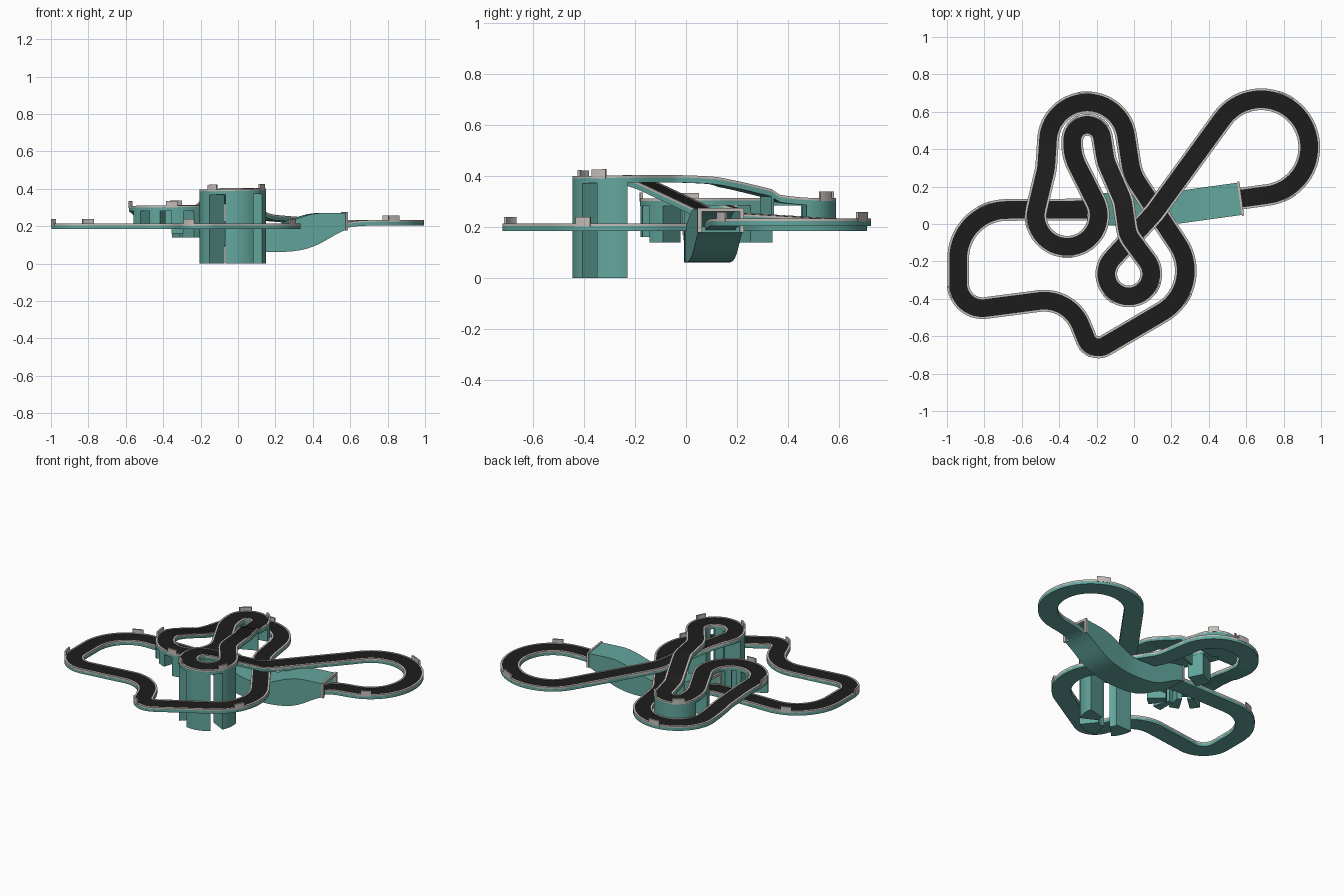
import bpy
import bmesh
from math import sin, cos, pi, atan2, asin, hypot, radians
from mathutils import Vector

if "Cube" in bpy.data.objects:
    bpy.data.objects.remove(bpy.data.objects["Cube"], do_unlink=True)


def material(name, color):
    mat = bpy.data.materials.new(name)
    mat.use_nodes = True
    mat.diffuse_color = (*color, 1)
    mat.node_tree.nodes["Principled BSDF"].inputs["Base Color"].default_value = (*color, 1)
    return mat


TEAL = material("teal structure", (0.125, 0.385, 0.34))
ASPHALT = material("dark asphalt", (0.012, 0.012, 0.012))
GREY = material("warm grey curb", (0.56, 0.52, 0.49))

# Circuit as bends joined by tangent straights:
# centre x, centre y, radius (positive turns left), height in, height out
BENDS = {
    "east_loop": (.68, .41, .257, .23, .23),
    "ramp": (-.125, .25, -.3, .26, .28),
    "tower_loop": (-.028, -.267, .12, .39, .40),
    "bridge_start": (.11, 0, -.15, .40, .40),
    "bridge_end": (-.253, .068, .2, .395, .385),
    "descent": (.043, .392, -.2, .345, .32),
    "hairpin": (-.25, .45, .08, .31, .31),
    "hairpin_exit": (-.08, .425, .25, .31, .31),
    "middle_bend": (-.357, .046, -.168, .31, .305),
    "drop": (-.718, .335, .25, .25, .235),
    "north_loop": (-.25, .44, -.21, .21, .21),
    "underpass": (.228, .357, .25, .21, .21),
    "south_east": (.02, -.25, -.257, .21, .21),
    "south_corner": (-.19, -.59, -.07, .21, .21),
    "south_kink": (-.48, -.62, .21, .21, .21),
    "south_west": (-.81, -.32, -.13, .21, .21),
    "north_west": (-.68, -.185, -.26, .21, .21),
    "tunnel_bend": (.1, 1.08, 1, .21, .21),
}


def hump(x, centre, half, power):
    """Rises from 0 at both ends to 1 at the centre; a higher power is flatter."""
    t = min(abs(x - centre) / half, 1)
    return cos(t ** power * pi / 2) ** 2


# Sample the whole circuit, remembering where each bend lies
names = list(BENDS)
bends = list(BENDS.values())
headings = []
for a, b in zip(bends, bends[1:] + bends[:1]):
    dx, dy = b[0] - a[0], b[1] - a[1]
    headings.append(atan2(dy, dx) - asin((b[2] - a[2]) / hypot(dx, dy)))


def on_bend(b, h):
    return b[0] + b[2] * sin(h), b[1] - b[2] * cos(h)


path, spans = [], {}
for i, b in enumerate(bends):
    turn = 1 if b[2] > 0 else -1
    sweep_angle = ((headings[i] - headings[i - 1]) * turn) % (2 * pi) * turn
    steps = max(2, round(abs(sweep_angle) / radians(4)), round(abs(sweep_angle * b[2]) / .025))
    spans[names[i]] = (len(path), len(path) + steps)
    for k in range(steps + 1):
        f = k / steps
        h = headings[i - 1] + sweep_angle * f
        path.append([*on_bend(b, h), b[3] + (b[4] - b[3]) * f, h])
    nxt = bends[(i + 1) % len(bends)]
    h = headings[i]
    p, q = on_bend(b, h), on_bend(nxt, h)
    steps = max(2, round(hypot(q[0] - p[0], q[1] - p[1]) / .025))
    for k in range(1, steps):
        f = k / steps
        path.append([p[0] + (q[0] - p[0]) * f, p[1] + (q[1] - p[1]) * f,
                     b[4] + (nxt[3] - b[4]) * f, h])
count = len(path)

# The tunnel dips below the crossing roads
last_run = path[spans["north_west"][1]:]
for p in last_run:
    p[2] -= .115 * hump(p[0], .17, .42, 2)

# Soften the changes of slope
for _ in range(6):
    zs = [(path[i - 1][2] + 2 * path[i][2] + path[(i + 1) % count][2]) / 4 for i in range(count)]
    for p, z in zip(path, zs):
        p[2] = z


def sweep(name, samples, section, mat, closed=False):
    """Sweep a section of (side offset, absolute height) points along samples."""
    bm = bmesh.new()
    rings = []
    for x, y, z, h in samples:
        side = Vector((-sin(h), cos(h), 0))
        rings.append([bm.verts.new(Vector((x, y, 0)) + side * o + Vector((0, 0, v)))
                      for o, v in section(x, z)])
    n = len(rings[0])
    pairs = list(zip(rings, rings[1:]))
    if closed:
        pairs.append((rings[-1], rings[0]))
    for r, s in pairs:
        for j in range(n):
            bm.faces.new((r[j], r[(j + 1) % n], s[(j + 1) % n], s[j]))
    if not closed:
        bm.faces.new(rings[0])
        bm.faces.new(rings[-1][::-1])
    bmesh.ops.recalc_face_normals(bm, faces=bm.faces)
    mesh = bpy.data.meshes.new(name)
    bm.to_mesh(mesh)
    bm.free()
    mesh.materials.append(mat)
    obj = bpy.data.objects.new(name, mesh)
    bpy.context.collection.objects.link(obj)
    bpy.ops.object.select_all(action="DESELECT")
    obj.select_set(True)
    bpy.context.view_layer.objects.active = obj
    bpy.ops.object.shade_smooth_by_angle(angle=radians(30))


def box(o1, o2, low, high):
    return lambda x, z: [(o1, z + low), (o2, z + low), (o2, z + high), (o1, z + high)]


def part_of(bend, f1, f2):
    """Samples along a bend; fractions above 1 run on into the next straight."""
    start, end = spans[bend]
    n = end - start
    first = start + round(f1 * n)
    return path[first:max(start + round(f2 * n), first + 1) + 1]


# Track deck, road surface and curbs
HALF = .058
sweep("track_deck", path, box(-HALF, HALF, -.026, -.006), TEAL, True)
sweep("road_surface", path, box(-.048, .048, -.008, 0), ASPHALT, True)
sweep("left_curb", path, box(.047, HALF, -.012, .003), GREY, True)
sweep("right_curb", path, box(-HALF, -.047, -.012, .003), GREY, True)

# Pillars standing under bends: bend, start, end, foot height
PILLARS = [
    ("tower_loop", .17, .34, 0), ("tower_loop", .466, .665, 0), ("tower_loop", .76, .91, 0),
    ("hairpin", 0, 1, .2), ("descent", 0, .35, .2), ("hairpin_exit", 1, 1.6, .14),
    ("middle_bend", .3, .38, .14), ("middle_bend", .45, .53, .16),
    ("middle_bend", .6, .67, .2), ("middle_bend", .75, .81, .2),
]
for i, (bend, f1, f2, foot) in enumerate(PILLARS):
    sweep(f"{bend}_pillar_{i + 1}", part_of(bend, f1, f2),
          lambda x, z: [(-.057, foot), (.057, foot), (.057, z - .02), (-.057, z - .02)], TEAL)

# Barriers on the outer edge of bends
BARRIERS = [
    ("east_loop", .1), ("east_loop", .65), ("tower_loop", .36), ("tower_loop", .76),
    ("hairpin", .22), ("hairpin", .7), ("middle_bend", .53), ("middle_bend", .9),
    ("north_loop", .5), ("south_east", .68), ("south_corner", .68),
    ("south_west", .85), ("north_west", .74),
]
for i, (bend, f) in enumerate(BARRIERS):
    start, end = spans[bend]
    r = BENDS[bend][2]
    total = abs(path[end][3] - path[start][3])
    half = .035 / (abs(r) + HALF) / total
    edge = -HALF if r > 0 else HALF
    sweep(f"barrier_{i + 1}", part_of(bend, max(f - half, 0), min(f + half, 1)),
          box(edge * .85, edge * 1.03, -.008, .028), GREY)


# Tunnel around the dipping run, its roof staying under the crossing roads
def tunnel_shell(x, z, grow=0):
    w = .087 + grow
    roof = .27 - .088 * hump(x, .1, .34, 1) + grow
    floor = z - .03 - grow
    inner = w - .012 - grow
    return [(-w, floor), (-w, roof), (w, roof), (w, floor),
            (inner, floor), (inner, roof - .01 - grow), (-inner, roof - .01 - grow), (-inner, floor)]


bore = [p for p in last_run if -.25 < p[0] < .58]
sweep("tunnel_shell", bore, tunnel_shell, TEAL)
sweep("tunnel_floor", bore, box(-.087, .087, -.034, -.012), TEAL)

# Portal frames at both tunnel mouths
for name, p, step in (("west_portal", bore[0], -.012), ("east_portal", bore[-1], .012)):
    far = [p[0] + step, p[1] + step * sin(p[3]), p[2], p[3]]
    sweep(name, [p, far], lambda x, z: tunnel_shell(p[0], z, .005), GREY)
